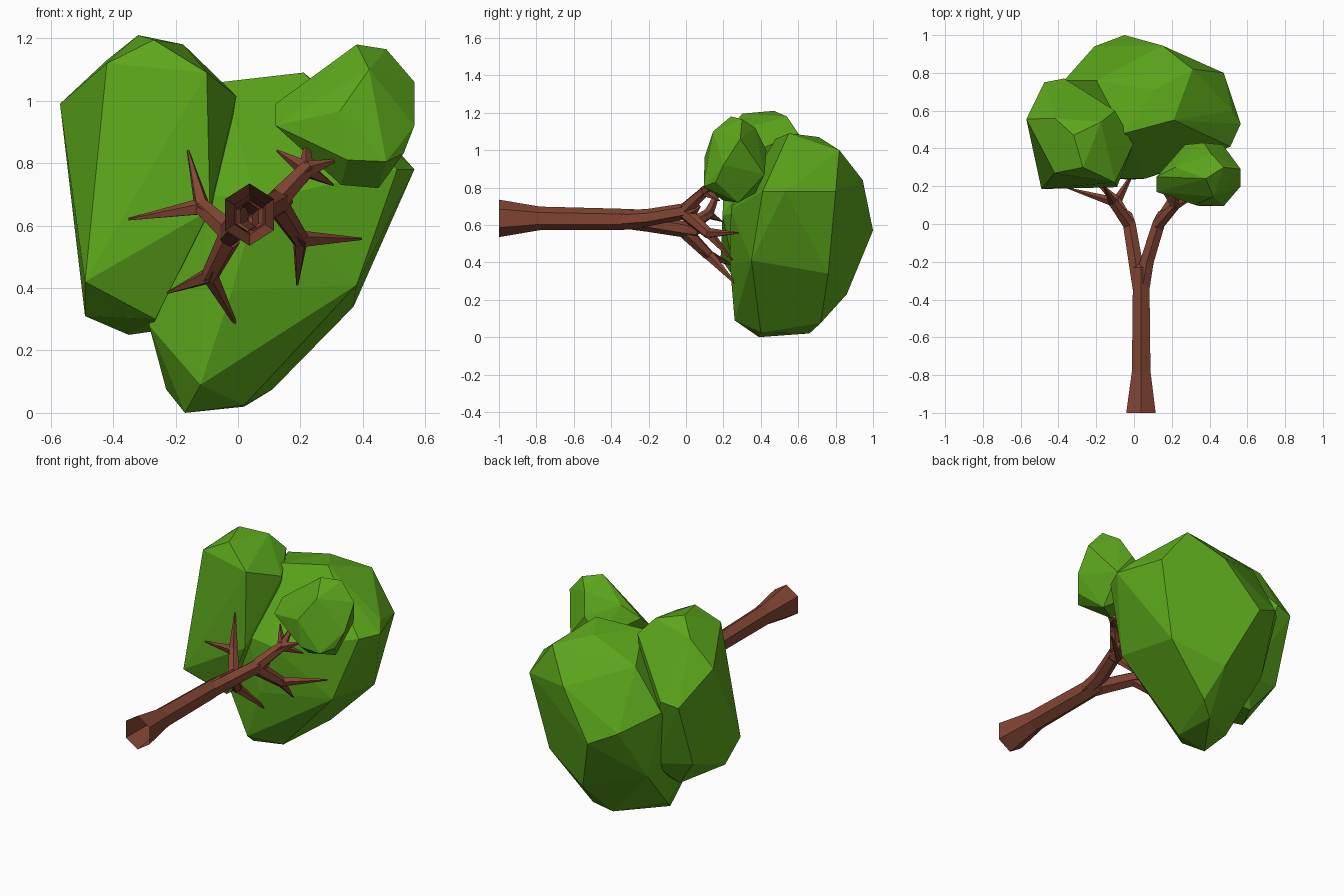
import bpy, bmesh, math
from mathutils import Vector


def material(name, col):
    m = bpy.data.materials.new(name)
    m.diffuse_color = (*col, 1)
    return m


LEAF = material("leaf green", (0.105, 0.38, 0.011))
BARK = material("bark brown", (0.225, 0.06, 0.034))


def finish(name, bm, mat):
    bmesh.ops.recalc_face_normals(bm, faces=bm.faces)
    me = bpy.data.meshes.new(name)
    bm.to_mesh(me)
    bm.free()
    me.materials.append(mat)
    ob = bpy.data.objects.new(name, me)
    bpy.context.collection.objects.link(ob)
    return ob


def lobe(name, pts):
    """Faceted foliage lobe: convex hull around a few key points."""
    bm = bmesh.new()
    for p in pts:
        bm.verts.new(p)
    bmesh.ops.convex_hull(bm, input=bm.verts)
    bmesh.ops.delete(bm, geom=[v for v in bm.verts if not v.link_faces], context='VERTS')
    bmesh.ops.dissolve_limit(bm, angle_limit=math.radians(4), verts=bm.verts, edges=bm.edges)
    return finish(name, bm, LEAF)


def tube(name, path, sides=6):
    """Tapered tube along (x, y, z, radius) stations; radius 0 makes a tip."""
    bm = bmesh.new()
    P = [Vector(p[:3]) for p in path]
    rings = []
    for i, p in enumerate(P):
        r = path[i][3]
        if r == 0:
            rings.append([bm.verts.new(p)])
            continue
        d = (P[min(i + 1, len(P) - 1)] - P[max(i - 1, 0)]).normalized()
        u = d.cross(Vector((0, 0, 1))).normalized()
        w = u.cross(d)
        ring = []
        for k in range(sides):
            a = math.tau * k / sides
            ring.append(bm.verts.new(p + r * (w * math.cos(a) + u * 0.9 * math.sin(a))))
        rings.append(ring)
    for a, b in zip(rings, rings[1:]):
        for k in range(sides):
            j = (k + 1) % sides
            if len(b) == 1:
                bm.faces.new((a[k], a[j], b[0]))
            else:
                bm.faces.new((a[k], a[j], b[j], b[k]))
    return finish(name, bm, BARK)


# Trunk with flared open foot
tube("trunk", [(.037, -1, .635, .1), (.038, -.78, .635, .063), (.038, -.36, .63, .057),
               (.036, -.23, .63, .052), (.036, -.19, .63, 0)])

# Two main limbs
tube("left_limb", [(.03, -.34, .63, .048), (.008, -.2, .61, .047), (-.025, 0, .575, .043),
                   (-.037, .05, .565, .034), (-.045, .08, .56, 0)])
tube("right_limb", [(.045, -.34, .63, .048), (.068, -.2, .64, .046), (.13, 0, .675, .042),
                    (.15, .05, .69, .034), (.165, .08, .7, 0)])

# Four boughs, each ending in pointed twigs: root, fork, twig tips
boughs = {
    "upper_left": ((-.028, .0, .58), (-.115, .12, .66), [(-.16, .2, .84), (-.35, .19, .62)]),
    "lower_left": ((-.028, .0, .56), (-.09, .12, .44), [(-.225, .25, .385), (0, .28, .27)]),
    "upper_right": ((.13, .0, .685), (.22, .1, .78),
                    [(.315, .14, .81), (.22, .22, .88), (.125, .22, .84), (.305, .18, .73)]),
    "lower_right": ((.13, .0, .66), (.2, .12, .555), [(.395, .28, .557), (.19, .25, .41)]),
}
for name, (root, fork, tips) in boughs.items():
    tube(name + "_bough", [(*root, .04), (*fork, .03), (*(Vector(fork).lerp(Vector(tips[0]), .1)), 0)])
    for i, tip in enumerate(tips):
        start = Vector(root).lerp(Vector(fork), .75)
        tube(f"{name}_twig_{i + 1}", [(*start, .03), (*fork, .029), (*tip, .004), (*tip, 0)], 5)

# Big central foliage lobe
lobe("main_foliage", [
    (-.17, .39, 0), (.02, .66, .02), (.02, .4, .025), (.11, .72, .075), (-.12, .26, .09),
    (-.23, .5, .075), (-.285, .34, .28), (-.02, .235, .39), (.38, .35, .41), (.37, .76, .34),
    (.08, .86, .23), (.565, .53, .78), (.51, .41, .78), (.475, .8, .78), (-.05, 1, .57),
    (-.21, .94, .65), (.15, .945, .84), (.31, .82, 1.0), (.21, .55, 1.09), (-.05, .48, 1.06),
    (.11, .71, 1.07), (-.2, .76, .98), (-.37, .76, .75), (-.27, .75, .34), (.06, .24, .68),
    (-.1, .24, .7), (.52, .6, .83)])

# Tall left foliage lobe
lobe("left_foliage", [
    (-.32, .47, 1.21), (-.27, .3, 1.195), (-.175, .54, 1.18), (-.42, .56, 1.13), (-.1, .6, 1.09),
    (-.005, .42, 1.015), (-.42, .27, 1.12), (-.57, .555, .99), (-.475, .75, .8), (-.37, .77, .82),
    (-.49, .185, .42), (-.09, .195, .65), (-.06, .38, .7), (-.065, .5, .83), (-.49, .33, .31),
    (-.35, .56, .25), (-.28, .55, .26), (-.265, .27, .3), (-.48, .62, .42), (-.25, .66, .38),
    (-.1, .22, 1.09)])

# Small right foliage lobe
lobe("right_foliage", [
    (.38, .24, 1.18), (.475, .3, 1.165), (.41, .37, 1.12), (.565, .29, 1.06), (.565, .2, .92),
    (.42, .145, 1.1), (.35, .095, .81), (.475, .095, .805), (.325, .1, .965), (.53, .16, .83),
    (.12, .17, .92), (.12, .25, .99), (.22, .3, 1.06), (.27, .42, .9), (.37, .43, 1.0),
    (.47, .42, .87), (.45, .28, .72), (.33, .2, .73), (.36, .37, .77)])
